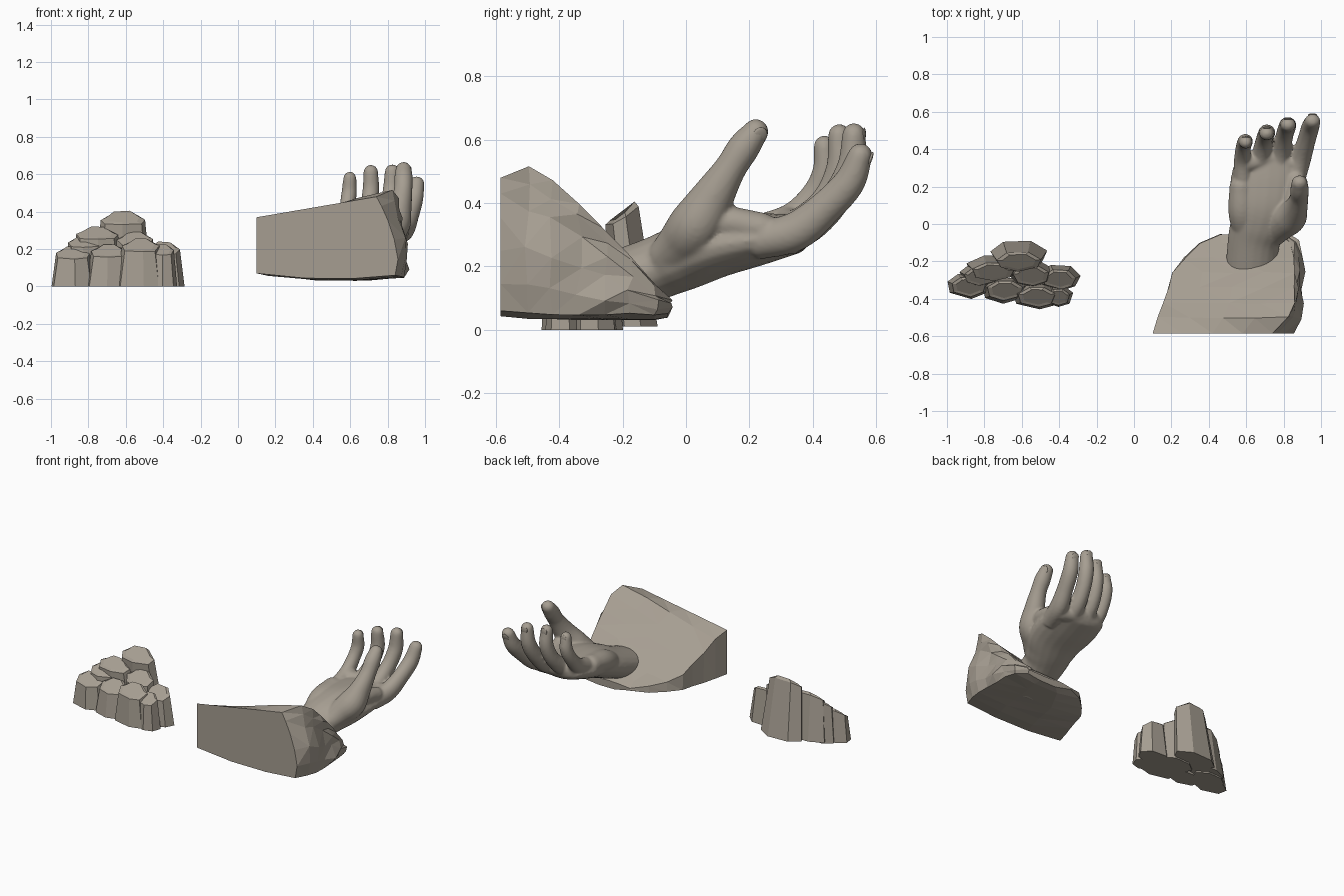
import bpy, bmesh, math, random
from mathutils import Vector, Matrix

random.seed(4)
cube = bpy.data.objects.get("Cube")
if cube:
    bpy.data.objects.remove(cube)

stone = bpy.data.materials.new("warm grey stone")
stone.use_nodes = True
COLOUR = (0.38, 0.34, 0.285, 1)
stone.diffuse_color = COLOUR
stone.node_tree.nodes["Principled BSDF"].inputs["Base Color"].default_value = COLOUR


def loft(bm, rings):
    """Skin closed rings of equal length and cap both ends."""
    loops = [[bm.verts.new(p) for p in ring] for ring in rings]
    n = len(loops[0])
    for a, b in zip(loops, loops[1:]):
        for i in range(n):
            j = (i + 1) % n
            bm.faces.new((a[i], a[j], b[j], b[i]))
    bm.faces.new(loops[0][::-1])
    bm.faces.new(loops[-1])


def finish(bm, name):
    bmesh.ops.recalc_face_normals(bm, faces=bm.faces)
    mesh = bpy.data.meshes.new(name)
    bm.to_mesh(mesh)
    bm.free()
    mesh.materials.append(stone)
    ob = bpy.data.objects.new(name, mesh)
    bpy.context.collection.objects.link(ob)
    return ob


def spline(keys, steps=6):
    """Catmull-Rom through keys of any dimension."""
    k = [Vector(v) for v in keys]
    k = [k[0] * 2 - k[1]] + k + [k[-1] * 2 - k[-2]]
    out = []
    for a, b, c, d in zip(k, k[1:], k[2:], k[3:]):
        for s in range(steps):
            t = s / steps
            out.append(0.5 * (2 * b + (c - a) * t + (2 * a - 5 * b + 4 * c - d) * t * t
                              + (3 * b - a - 3 * c + d) * t ** 3))
    return out + [k[-2]]


def limb(bm, keys, sides=20):
    """Rounded limb; each key is x, y, z, half width, half thickness."""
    path = spline(keys)
    rings = []

    def ring(centre, tangent, w, h):
        u = Vector((1, 0, 0))
        u = (u - tangent * u.dot(tangent)).normalized()
        v = tangent.cross(u)
        angles = [2 * math.pi * i / sides for i in range(sides)]
        rings.append([centre + u * w * math.cos(a) + v * h * math.sin(a) for a in angles])

    for i, p in enumerate(path):
        ahead, back = path[min(i + 1, len(path) - 1)], path[max(i - 1, 0)]
        tangent = Vector((ahead - back)[:3]).normalized()
        ring(Vector(p[:3]), tangent, p[3], p[4])
    # domed tip
    for a in (0.4, 0.8, 1.15, 1.45):
        ring(Vector(p[:3]) + tangent * p[4] * math.sin(a), tangent,
             p[3] * math.cos(a), p[4] * math.cos(a))
    loft(bm, rings)
    return Vector(p[:3]), tangent, p[3]


# Hand: forearm and palm, mounds, then digits, fused by a remesh
hand = bmesh.new()
limb(hand, [(.625, -.3, .12, .14, .1), (.64, -.1, .192, .14, .1), (.67, 0, .232, .16, .105),
            (.70, .1, .265, .19, .1), (.715, .22, .285, .2, .085), (.725, .33, .3, .185, .065)])
limb(hand, [(.60, -.08, .22, .06, .05), (.58, .06, .28, .075, .07), (.575, .2, .31, .065, .06)])
limb(hand, [(.59, .33, .335, .06, .05), (.72, .35, .31, .06, .055), (.86, .325, .295, .05, .06)])

digits = {
    "index": [(.85, .22, .28, .06, .06), (.89, .345, .31, .056, .062), (.92, .44, .385, .049, .054),
              (.942, .515, .465, .048, .05), (.955, .55, .55, .042, .039)],
    "middle": [(.76, .24, .28, .06, .06), (.785, .37, .32, .054, .057), (.803, .465, .405, .047, .051),
               (.82, .522, .51, .047, .047), (.825, .53, .616, .04, .037)],
    "ring": [(.67, .24, .28, .06, .06), (.68, .36, .33, .052, .055), (.695, .445, .41, .045, .048),
             (.71, .487, .51, .045, .045), (.71, .484, .614, .039, .036)],
    "little": [(.585, .22, .3, .055, .06), (.58, .335, .35, .046, .051), (.584, .405, .425, .041, .043),
               (.594, .44, .5, .041, .041), (.598, .437, .58, .035, .034)],
    "thumb": [(.74, -.07, .22, .06, .06), (.785, -.01, .275, .08, .08), (.835, .035, .335, .088, .085),
              (.865, .085, .42, .064, .068), (.882, .14, .51, .05, .051),
              (.885, .182, .575, .05, .051), (.885, .22, .625, .043, .041)],
}
tips = {name: limb(hand, keys) for name, keys in digits.items()}
# web between thumb and index
limb(hand, [(.83, .06, .33, .05, .07), (.855, .14, .34, .05, .05), (.865, .24, .32, .05, .05)])
hand_ob = finish(hand, "hand")
remesh = hand_ob.modifiers.new("fuse", "REMESH")
remesh.mode = "VOXEL"
remesh.voxel_size = 0.008
remesh.use_smooth_shade = True
relax = hand_ob.modifiers.new("relax", "SMOOTH")
relax.factor = 0.5
relax.iterations = 7

# Nails on the outer side of each digit
for name, (tip, tangent, r) in tips.items():
    across = Vector((.5, -.75, .4)) if name == "thumb" else Vector((1, 0, 0))
    across = (across - tangent * across.dot(tangent)).normalized()
    out = across.cross(tangent)
    if (out.x if name == "thumb" else out.y) < 0:
        out = -out
    frame = Matrix((across, tangent, out)).transposed().to_4x4()
    frame.translation = tip + out * r * .8
    bm = bmesh.new()
    bmesh.ops.create_uvsphere(bm, u_segments=14, v_segments=8, radius=1,
                              matrix=frame @ Matrix.Diagonal((r * .6, r * .6, r * .15, 1)))
    nail = finish(bm, name + "_nail")
    for f in nail.data.polygons:
        f.use_smooth = True

# Wedge boulder: y, left x, right x, top z at left, top z at right, bottom z, top inset at right
stations = [(-.585, .10, .86, .37, .48, .06, .12), (-.5, .125, .895, .33, .52, .055, .07),
            (-.42, .16, .905, .26, .475, .05, .05), (-.34, .185, .905, .21, .395, .05, .05),
            (-.26, .205, .905, .165, .32, .05, .05), (-.18, .27, .905, .125, .235, .05, .05),
            (-.1, .35, .885, .1, .14, .05, .05), (-.055, .46, .82, .08, .09, .055, .05)]
rings = []
for k, (y, xl, xr, zl, zr, zb, inset) in enumerate(stations):
    rough = 0 if k == 0 else .012
    xt = xr - inset

    def chip(x, z, amount):
        d = [random.uniform(-amount, amount) for _ in range(3)]
        return (x + d[0], y + d[1], z + d[2])

    ring = []
    for t in (0, .35, .7, 1):           # underside
        sag = -.025 * math.sin(math.pi * t)
        ring.append(chip(xl + (xr - .02 - xl) * t, zb + sag + .01 * (1 - t), rough * .3))
    for t in (.2, .45, .7, .88):        # chipped right side
        ring.append(chip(xr - (xr - xt) * t * t, zb + (zr - zb) * t, rough * 1.2))
    for t in (1, .75, .5, .25, 0):      # sloping top
        ring.append(chip(xl + (xt - xl) * t, zl + (zr - zl) * t, rough * .4))
    rings.append(ring)
bm = bmesh.new()
loft(bm, rings)
sides = [f for f in bm.faces if len(f.verts) == 4]
bmesh.ops.triangulate(bm, faces=sides)
finish(bm, "boulder")

# Flared stone columns: top centre x, y, half width, half depth, peak height, backward foot shift
columns = [(-.615, -.2, .12, .055, .41, .045), (-.755, -.255, .115, .05, .33, .025),
           (-.885, -.335, .092, .055, .225, .005), (-.69, -.355, .1, .055, .235, 0),
           (-.52, -.39, .105, .055, .265, .005), (-.405, -.39, .065, .045, .24, .005),
           (-.4, -.295, .09, .055, .25, .01), (-.55, -.275, .1, .055, .3, .01),
           (-.82, -.28, .09, .05, .285, .01)]
for n, (cx, cy, w, d, peak, shift) in enumerate(columns):
    outline = []
    for i in range(7):
        a = 2 * math.pi * (i + .25 + random.uniform(-.15, .15)) / 7
        outline.append((w * math.cos(a), d * math.sin(a)))
    foot = .01 if shift > .02 else 0
    rings = []
    # foot, rim and slightly raised crown
    for wide, deep, move, level in ((1.28, 1.3, 1, 0), (1, 1, 0, 1), (.75, .75, 0, 1.04)):
        rings.append([(cx + dx * wide, cy + dy * deep + shift * move,
                       max(foot, (peak - .045 + dy * .6 - abs(dx) * .12) * level))
                      for dx, dy in outline])
    bm = bmesh.new()
    loft(bm, rings)
    finish(bm, f"stone_column_{n + 1}")
